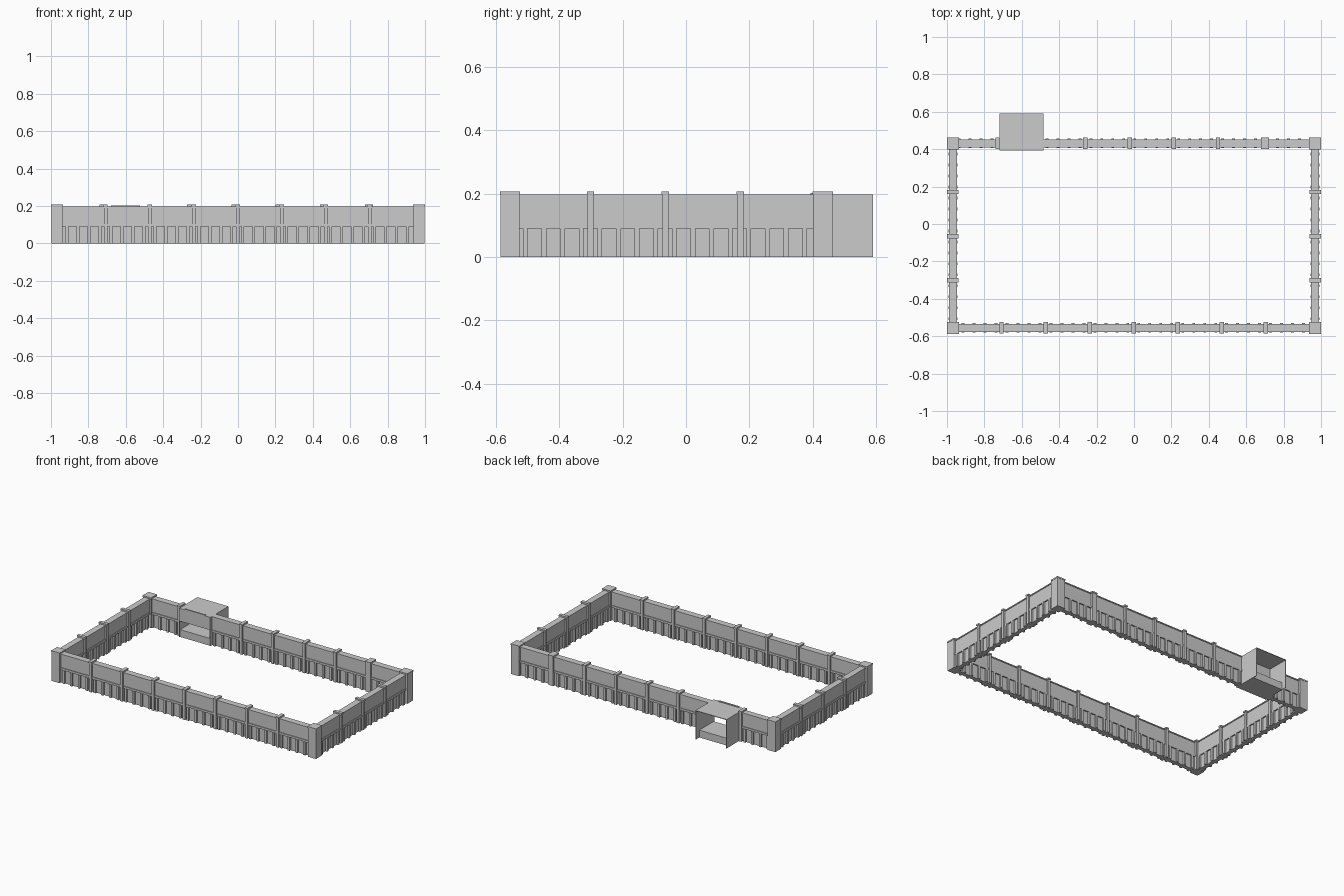
import bpy
import bmesh
from mathutils import Matrix, Vector

cube = bpy.data.objects.get("Cube")
if cube:
    bpy.data.objects.remove(cube, do_unlink=True)

stone = bpy.data.materials.new("grey stone")
stone.use_nodes = True
grey = (0.6, 0.6, 0.6, 1)
stone.diffuse_color = grey
stone.node_tree.nodes["Principled BSDF"].inputs["Base Color"].default_value = grey

# Wall centre lines
XW, Y_FRONT, Y_BACK = 0.968, -0.555, 0.431
POST = 0.064


def box(bm, x, y, z):
    """Add a box from three (low, high) ranges."""
    pairs = (x, y, z)
    centre = Vector([(a + b) / 2 for a, b in pairs])
    size = [b - a for a, b in pairs]
    bmesh.ops.create_cube(bm, size=1, matrix=Matrix.Translation(centre) @ Matrix.Diagonal((*size, 1)))


def around(c, width):
    return (c - width / 2, c + width / 2)


def finish(bm, name):
    mesh = bpy.data.meshes.new(name)
    bm.to_mesh(mesh)
    bm.free()
    mesh.materials.append(stone)
    obj = bpy.data.objects.new(name, mesh)
    bpy.context.collection.objects.link(obj)
    return obj


def build_wall(name, start, end, line, along_x, pillars, wide=()):
    """Wall run with coping, ledge, ribbed base and capped pillars."""
    def part(bm, run, thick, z):
        across = around(line, thick)
        box(bm, *((run, across) if along_x else (across, run)), z)

    run = (start, end)
    bm = bmesh.new()
    part(bm, run, 0.026, (0, 0.1))
    part(bm, run, 0.034, (0.1, 0.19))
    finish(bm, name + "_panel")

    bm = bmesh.new()
    part(bm, run, 0.043, (0.19, 0.197))
    part(bm, run, 0.043, (0.09, 0.104))
    finish(bm, name + "_coping_and_ledge")

    # Slim ribs, four to each bay
    bm = bmesh.new()
    pitch = 0.0587
    t = pillars[0] + pitch / 2
    while t - pitch > start:
        t -= pitch
    while t < end:
        part(bm, around(t, 0.015), 0.05, (0, 0.09))
        t += pitch
    finish(bm, name + "_ribs")

    bm = bmesh.new()
    for p in pillars:
        w = 0.037 if p in wide else 0.019
        part(bm, around(p, w), 0.056, (0, 0.197))
        part(bm, around(p, w + 0.004), 0.062, (0.197, 0.207))
    finish(bm, name + "_pillars")


# Four walls, the back one broken by the gatehouse
GX0, GX1 = -0.72, -0.485
build_wall("front_wall", -XW, XW, Y_FRONT, True, [-0.708 + 0.2355 * i for i in range(7)])
build_wall("back_wall", GX1, XW, Y_BACK, True, [-0.26, -0.023, 0.213, 0.449, 0.7], wide=(0.7,))
build_wall("back_wall_end", -XW, GX0, Y_BACK, True, [-0.73])
for side, x in (("left", XW), ("right", -XW)):
    build_wall(side + "_wall", Y_FRONT, Y_BACK, x, False, [-0.301, -0.065, 0.171])

# Square corner posts with flat caps
bm = bmesh.new()
for x in (-XW, XW):
    for y in (Y_FRONT, Y_BACK):
        box(bm, around(x, POST - 0.004), around(y, POST - 0.004), (0, 0.198))
        box(bm, around(x, POST), around(y, POST), (0.198, 0.207))
finish(bm, "corner_posts")

# Gatehouse: thin shell open to the back, with a raised floor
Y0, Y1, T = 0.393, 0.59, 0.004
bm = bmesh.new()
box(bm, (GX0, GX0 + T), (Y0, Y1), (0, 0.197))
box(bm, (GX1 - T, GX1), (Y0, Y1), (0, 0.197))
box(bm, (GX0, GX1), (Y0, Y1), (0.193, 0.197))
finish(bm, "gatehouse_shell")

bm = bmesh.new()
box(bm, (GX0 + T, GX1 - T), (Y0, Y0 + 0.05), (0.11, 0.193))
box(bm, (GX0 + 0.04, GX1 - 0.04), (Y0, Y0 + 0.01), (0.193, 0.202))
finish(bm, "gatehouse_lintel")

bm = bmesh.new()
box(bm, (GX0 + T, GX1 - T), (Y0 + 0.005, 0.555), (0, 0.05))
finish(bm, "gatehouse_floor")
